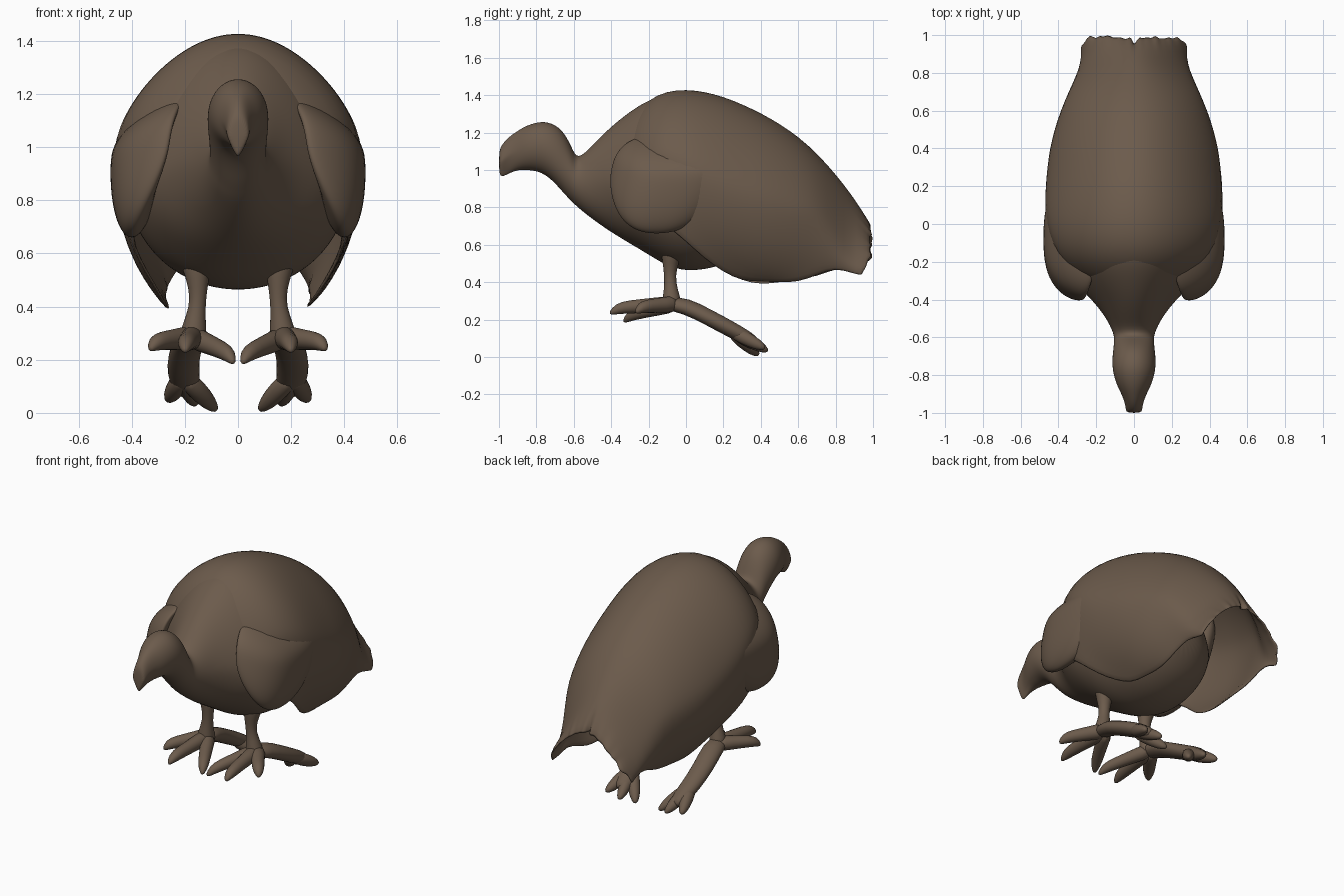
import bpy
import bmesh
import random
from math import sin, cos, pi, radians, copysign
from mathutils import Vector

random.seed(4)
if "Cube" in bpy.data.objects:
    bpy.data.objects.remove(bpy.data.objects["Cube"])

# One plumage colour for the whole bird
brown = bpy.data.materials.new("plumage_brown")
brown.use_nodes = True
colour = (0.15, 0.105, 0.072, 1)
brown.diffuse_color = colour
shader = brown.node_tree.nodes["Principled BSDF"]
shader.inputs["Base Color"].default_value = colour
shader.inputs["Roughness"].default_value = 0.8


def finish(name, bm, mirror=False, thickness=0, levels=1):
    """Turn a bmesh into a smooth, optionally mirrored, object."""
    if not thickness:
        bmesh.ops.recalc_face_normals(bm, faces=bm.faces)
    mesh = bpy.data.meshes.new(name)
    bm.to_mesh(mesh)
    bm.free()
    for poly in mesh.polygons:
        poly.use_smooth = True
    mesh.materials.append(brown)
    obj = bpy.data.objects.new(name, mesh)
    bpy.context.collection.objects.link(obj)
    if mirror:
        mod = obj.modifiers.new("mirror", "MIRROR")
        mod.use_mirror_merge = False
    if thickness:
        mod = obj.modifiers.new("thickness", "SOLIDIFY")
        mod.thickness = thickness
        mod.offset = 0
    mod = obj.modifiers.new("smooth", "SUBSURF")
    mod.levels = mod.render_levels = levels
    return obj


def skin(bm, rings, closed=True):
    """Bridge successive rings of points, capping them when closed."""
    rows = [[bm.verts.new(p) for p in ring] for ring in rings]
    count = len(rows[0])
    for low, high in zip(rows, rows[1:]):
        for i in range(count if closed else count - 1):
            j = (i + 1) % count
            bm.faces.new((low[i], low[j], high[j], high[i]))
    if closed:
        bm.faces.new(rows[0][::-1])
        bm.faces.new(rows[-1])


def tube(bm, path, radii, sides=10, flat=1.0):
    """Round limb with a changing radius along a path."""
    path = [Vector(p) for p in path]
    rings = []
    for i, point in enumerate(path):
        ahead = path[min(i + 1, len(path) - 1)]
        behind = path[max(i - 1, 0)]
        turn = Vector((0, 0, 1)).rotation_difference(ahead - behind)
        ring = []
        for k in range(sides):
            a = 2 * pi * k / sides
            ring.append(point + turn @ Vector((cos(a) * flat, sin(a), 0)) * radii[i])
        rings.append(ring)
    skin(bm, rings)


# Beak, head, neck and breast: y, top, bottom, half width
CORE = [
    (-1.0, 1.1, .98, .036), (-.985, 1.135, .96, .044), (-.95, 1.175, .98, .048),
    (-.9, 1.21, 1.0, .066), (-.85, 1.24, 1.0, .094), (-.77, 1.264, .99, .116),
    (-.7, 1.245, .93, .115), (-.65, 1.2, .87, .108), (-.61, 1.12, .83, .106),
    (-.58, 1.05, .8, .108), (-.5, 1.135, .735, .145), (-.4, 1.235, .665, .225),
    (-.3, 1.315, .605, .33), (-.2, 1.38, .545, .395), (-.1, 1.405, .482, .415),
    (0, 1.4, .457, .42), (.1, 1.38, .465, .41), (.2, 1.32, .49, .38),
    (.3, 1.2, .55, .32), (.36, 1.06, .62, .24), (.41, .94, .72, .13),
]
bm = bmesh.new()
rings = []
for y, top, bottom, width in CORE:
    # The widest level drops, and the back grows steeper, within the breast
    share = .5 if y < -.3 else .42
    slope = 0 if y < -.45 else .11
    pinch = .55 if y < -.93 else 0
    middle = bottom + (top - bottom) * share
    ring = []
    for k in range(28):
        a = 2 * pi * k / 28
        if cos(a) > 0:
            ring.append((width * (sin(a) - slope * sin(2 * a)), y,
                         middle + (top - middle) * cos(a)))
        else:
            ring.append((width * sin(a) * (1 + pinch * cos(a)), y,
                         middle + (middle - bottom) * cos(a)))
    rings.append(ring)
skin(bm, rings)
finish("head_and_body", bm, levels=2)

# Feather cloak, open below and behind: y, top, lower edge, half width, sweep
CLOAK = [
    (-.3, 1.26, .82, .26, 108), (-.2, 1.372, .77, .375, 110),
    (-.1, 1.415, .7, .43, 114), (0, 1.424, .61, .462, 122),
    (.1, 1.412, .53, .468, 132), (.2, 1.385, .46, .465, 140),
    (.3, 1.345, .415, .455, 144), (.4, 1.297, .395, .442, 144),
    (.5, 1.24, .392, .417, 142), (.6, 1.17, .408, .384, 136),
    (.7, 1.08, .435, .342, 127), (.8, .967, .47, .296, 115),
    (.88, .862, .462, .274, 104), (.94, .775, .435, .28, 97),
    (.99, .695, .45, .272, 92),
]
steps = 36
rings = []
for y, top, edge, width, sweep in CLOAK:
    limit = radians(sweep)
    middle = edge + (top - edge) * (.5 if y < .75 else .25 if y < .85 else .08)
    last = y == CLOAK[-1][0]
    slope = .11 if y < .85 else .18
    ring = []
    for k in range(steps + 1):
        t = 2 * k / steps - 1
        a = limit * t
        if cos(a) > 0:
            x = width * (sin(a) - slope * sin(2 * a))
            z = middle + (top - middle) * cos(a)
        else:
            x = width * sin(a)
            z = middle - (middle - edge) * cos(a) / cos(limit)
        # Uneven hem
        if abs(t) == 1:
            z += random.uniform(-.015, .01)
        # Ragged tail edge with a notch at the spine
        back = 0
        if last:
            back = random.uniform(-.015, .014) - .04 * (abs(t) < .05)
            back -= .05 * max(0, abs(t) - .8) / .2
        ring.append((x, y + back, z))
    rings.append(ring)
bm = bmesh.new()
skin(bm, rings, closed=False)
finish("feather_cloak", bm, thickness=.014)

# Folded wings: flat lobes hugging the flank, blunt at the shoulder
bm = bmesh.new()
bmesh.ops.create_uvsphere(bm, u_segments=32, v_segments=20, radius=1)
for vert in bm.verts:
    u, v, w = vert.co
    front, rear, low, high = max(0, -v), max(0, v), max(0, -w), max(0, w)
    x = .385 + .095 * u - .12 * front ** 3 - .2 * high ** 2
    x += .015 * low - .03 * rear ** 2 - .05 * front * high
    y = -.06 + .33 * copysign(abs(v) ** .85, v) + .08 * w - .02 * low
    z = .95 + .29 * low * -1 + .25 * high + .1 * front ** 2 + .06 * rear ** 2
    vert.co = (x, y, z)
finish("folded_wing", bm, mirror=True)

# Legs, each rising from the ankle into the belly
bm = bmesh.new()
tube(bm, [(.172, -.075, .25), (.166, -.078, .32), (.152, -.085, .4),
          (.15, -.085, .47), (.155, -.08, .54), (.16, -.06, .64)],
     [.062, .048, .03, .036, .055, .08], sides=12)
finish("leg", bm, mirror=True)

# Front toes, splayed, with down-turned claws
bm = bmesh.new()
for tip_x, tip_y, tip_z, size in (
        (.333, -.27, .235, .038), (.2, -.41, .23, .038), (.015, -.335, .185, .036)):
    start = Vector((.17, -.05, .285))
    tip = Vector((tip_x, tip_y, tip_z))
    path = [start.lerp(tip, t) for t in (0, .35, .7, .88)] + [tip]
    for point, lift in zip(path[1:4], (.01, .022, .022)):
        point.z += lift
    tube(bm, path, [size * 1.4, size * 1.1, size, size * .85, .008])
finish("front_toes", bm, mirror=True)

# Long trailing shank
bm = bmesh.new()
tube(bm, [(.17, -.1, .285), (.185, 0, .275), (.205, .12, .212),
          (.207, .24, .148), (.195, .33, .098), (.185, .39, .065)],
     [.04, .046, .046, .046, .042, .025], flat=1.4)
# Rear toes fanning from the end of the shank
for tip_x, tip_y, tip_z in ((.08, .39, .008), (.16, .44, .03), (.265, .425, .045)):
    start = Vector((.205, .24, .14))
    tip = Vector((tip_x, tip_y, tip_z))
    path = [start, start.lerp(tip, .4), start.lerp(tip, .8), tip]
    tube(bm, path, [.036, .042, .032, .01])
finish("trailing_shank", bm, mirror=True)
